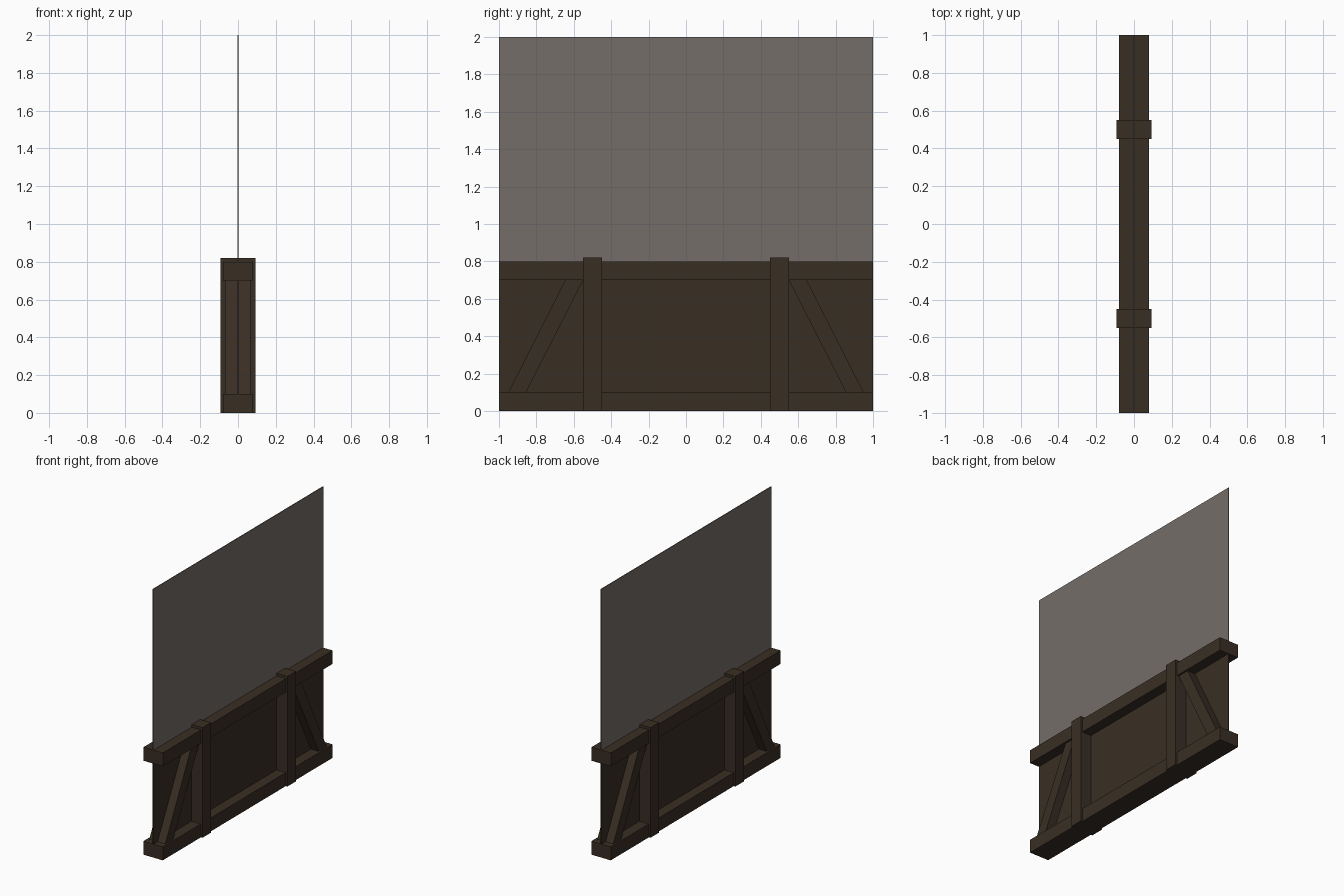
import bpy, bmesh

if "Cube" in bpy.data.objects:
    bpy.data.objects.remove(bpy.data.objects["Cube"])


def srgb(r, g, b):
    lin = lambda c: c / 12.92 if c <= 0.04045 else ((c + 0.055) / 1.055) ** 2.4
    return (lin(r / 255), lin(g / 255), lin(b / 255), 1.0)


def material(name, colour):
    m = bpy.data.materials.new(name)
    m.diffuse_color = colour
    m.use_nodes = True
    m.node_tree.nodes["Principled BSDF"].inputs["Base Color"].default_value = m.diffuse_color
    return m


wood = material("dark_wood", srgb(57, 46, 36))
grey = material("warm_grey", srgb(117, 109, 105))


def prism(name, profile, half_depth, mat):
    """Extrude a (y, z) outline symmetrically along x."""
    bm = bmesh.new()
    face = bm.faces.new([bm.verts.new((-half_depth, y, z)) for y, z in profile])
    ext = bmesh.ops.extrude_face_region(bm, geom=[face])
    verts = [v for v in ext["geom"] if isinstance(v, bmesh.types.BMVert)]
    bmesh.ops.translate(bm, verts=verts, vec=(2 * half_depth, 0, 0))
    bmesh.ops.recalc_face_normals(bm, faces=bm.faces)
    mesh = bpy.data.meshes.new(name)
    bm.to_mesh(mesh)
    bm.free()
    mesh.materials.append(mat)
    ob = bpy.data.objects.new(name, mesh)
    bpy.context.collection.objects.link(ob)
    return ob


def block(name, y0, y1, z0, z1, half_depth, mat):
    return prism(name, [(y0, z0), (y1, z0), (y1, z1), (y0, z1)], half_depth, mat)


# Thin wall: plaster above, boarding below
block("upper_panel", -1, 1, 0.8, 2.0, 0.003, grey)
block("lower_panel", -1, 1, 0.1, 0.7, 0.003, wood)

# Horizontal rails
block("bottom_rail", -1, 1, 0.0, 0.1, 0.08, wood)
block("top_rail", -1, 1, 0.7, 0.8, 0.08, wood)

# Posts and slanted braces, mirrored along y
for side, s in (("front", -1), ("back", 1)):
    block(side + "_post", s * 0.45, s * 0.55, 0.0, 0.82, 0.093, wood)
    prism(side + "_brace",
          [(s * 0.95, 0.1), (s * 0.855, 0.1), (s * 0.55, 0.7), (s * 0.645, 0.7)],
          0.066, wood)
